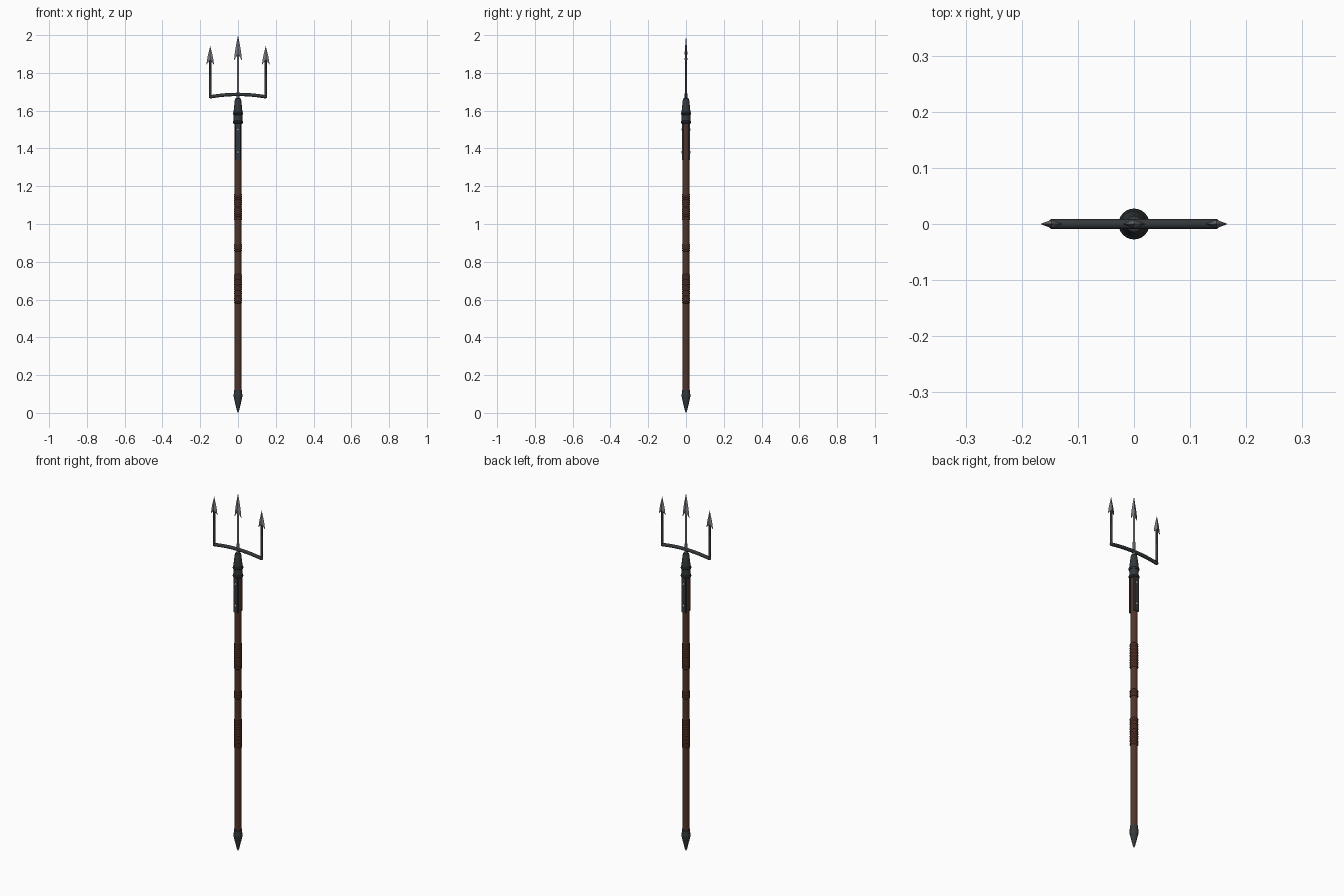
import bpy, bmesh, math
from mathutils import Vector

if "Cube" in bpy.data.objects:
    bpy.data.objects.remove(bpy.data.objects["Cube"])


def mat(name, r, g, b):
    m = bpy.data.materials.new(name)
    m.diffuse_color = (r, g, b, 1)
    m.use_nodes = True
    m.node_tree.nodes["Principled BSDF"].inputs["Base Color"].default_value = m.diffuse_color
    return m


WOOD = mat("brown wood", 0.085, 0.034, 0.022)
LEATHER = mat("dark leather", 0.062, 0.022, 0.015)
IRON = mat("dark iron", 0.034, 0.040, 0.043)
STEEL = mat("grey steel", 0.19, 0.20, 0.22)
RIVET = mat("bright rivet", 0.40, 0.42, 0.45)


def finish(name, bm, material, smooth=True):
    bmesh.ops.recalc_face_normals(bm, faces=bm.faces)
    me = bpy.data.meshes.new(name)
    bm.to_mesh(me)
    bm.free()
    me.materials.append(material)
    ob = bpy.data.objects.new(name, me)
    bpy.context.collection.objects.link(ob)
    if smooth:
        bpy.ops.object.select_all(action='DESELECT')
        ob.select_set(True)
        bpy.context.view_layer.objects.active = ob
        bpy.ops.object.shade_smooth_by_angle(angle=math.radians(35))
    return ob


def loft(name, rings, material):
    """Skin a list of equal vertex rings and cap both ends."""
    bm = bmesh.new()
    vs = [[bm.verts.new(p) for p in ring] for ring in rings]
    n = len(vs[0])
    for a, b in zip(vs, vs[1:]):
        for i in range(n):
            j = (i + 1) % n
            bm.faces.new((a[i], a[j], b[j], b[i]))
    bm.faces.new(vs[0])
    bm.faces.new(vs[-1])
    return finish(name, bm, material)


def lathe(name, profile, material, x=0, sides=24):
    """Revolve (radius, z) points about a vertical axis."""
    ang = [2 * math.pi * i / sides for i in range(sides)]
    return loft(name, [[(x + r * math.cos(a), r * math.sin(a), z) for a in ang]
                       for r, z in profile], material)


# Wooden shaft and pointed iron butt
lathe("shaft", [(0.0185, 0.08), (0.0185, 1.56)], WOOD)
lathe("butt_cap", [(0.001, 0), (0.006, 0.012), (0.015, 0.05), (0.023, 0.085),
                   (0.0235, 0.095), (0.021, 0.105), (0.021, 0.12),
                   (0.018, 0.122)], IRON)


# Leather grips, ribbed like wound cord
def grip(name, z0, z1):
    n = round((z1 - z0) / 0.01)
    step = (z1 - z0) / n
    prof = [(0.018, z0)]
    for i in range(n):
        z = z0 + i * step
        prof += [(0.0195, z + 0.1 * step), (0.0212, z + 0.35 * step),
                 (0.0212, z + 0.65 * step), (0.0195, z + 0.9 * step)]
    lathe(name, prof + [(0.018, z1)], LEATHER)


grip("lower_grip", 0.58, 0.735)
grip("middle_grip", 0.855, 0.895)
grip("upper_grip", 1.02, 1.16)

# Iron socket with two raised bands
lathe("socket", [(0.0185, 1.53), (0.0235, 1.53), (0.0235, 1.59), (0.022, 1.61),
                 (0.017, 1.655), (0.014, 1.665), (0.008, 1.667)], IRON)
for k, z in enumerate((1.54, 1.585)):
    lathe(f"socket_band_{k + 1}",
          [(0.022, z - 0.008), (0.0255, z - 0.006), (0.0275, z),
           (0.0255, z + 0.006), (0.022, z + 0.008)], IRON)

# Iron straps down the front and back of the shaft, with rivets
for label, s in (("front", -1), ("back", 1)):
    bm = bmesh.new()
    bmesh.ops.create_cube(bm, size=1)
    for v in bm.verts:
        v.co = Vector((v.co.x * 0.027, s * 0.0175 + v.co.y * 0.009,
                       1.44 + v.co.z * 0.20))
    finish(f"{label}_strap", bm, IRON, smooth=False)
    for k, z in enumerate((1.38, 1.50)):
        bm = bmesh.new()
        bmesh.ops.create_uvsphere(bm, u_segments=12, v_segments=8, radius=0.006)
        for v in bm.verts:
            v.co = Vector((v.co.x, s * 0.022 + v.co.y * 0.5, z + v.co.z))
        finish(f"{label}_rivet_{k + 1}", bm, RIVET)

# Bowed crossbar with rounded ends
rings = []
N = 24
half = 0.154
for i in range(N + 1):
    t = -math.cos(math.pi * i / N)
    x = half * t
    z = 1.686 - 0.014 * t * t
    tilt = math.atan(-0.028 * t / half)
    edge = (half - abs(x)) / 0.009
    r = 0.0092 * (math.sqrt(max(0.0, 1 - (1 - edge) ** 2)) if edge < 1 else 1)
    r = max(r, 0.003)
    ring = []
    for k in range(14):
        a = 2 * math.pi * k / 14
        u = r * math.sin(a)
        ring.append((x - u * math.sin(tilt), r * math.cos(a), z + u * math.cos(tilt)))
    rings.append(ring)
loft("crossbar", rings, IRON)


# Barbed head with a raised ridge on both faces
def tine_head(name, x, base, tip, w):
    h = tip - base
    right = [(w * 0.62, 0.50), (w * 0.88, 0.22), (w, 0.0), (0.005, 0.20)]
    outline = [(0, 1.0)] + right + [(-a, b) for a, b in reversed(right)]
    bm = bmesh.new()
    rim = [bm.verts.new((x + a, 0, base + b * h)) for a, b in outline]
    for s in (-1, 1):
        ridge = bm.verts.new((x, s * 0.0075, base + 0.28 * h))
        for i in range(len(rim)):
            bm.faces.new((ridge, rim[i], rim[(i + 1) % len(rim)]))
    finish(name, bm, STEEL, smooth=False)


# Three tines: name, x, foot, head base, tip, head half width, rod colour
for label, x, z0, base, tip, w, m in (
        ("left", -0.147, 1.672, 1.843, 1.942, 0.020, IRON),
        ("centre", 0.0, 1.655, 1.865, 2.0, 0.021, STEEL),
        ("right", 0.147, 1.672, 1.843, 1.942, 0.020, IRON)):
    lathe(f"{label}_tine", [(0.0068, z0), (0.0062, z0 + 0.1),
                            (0.0055, base + 0.02), (0.0035, base + 0.045)],
          m, x, 14)
    tine_head(f"{label}_tine_head", x, base, tip, w)
